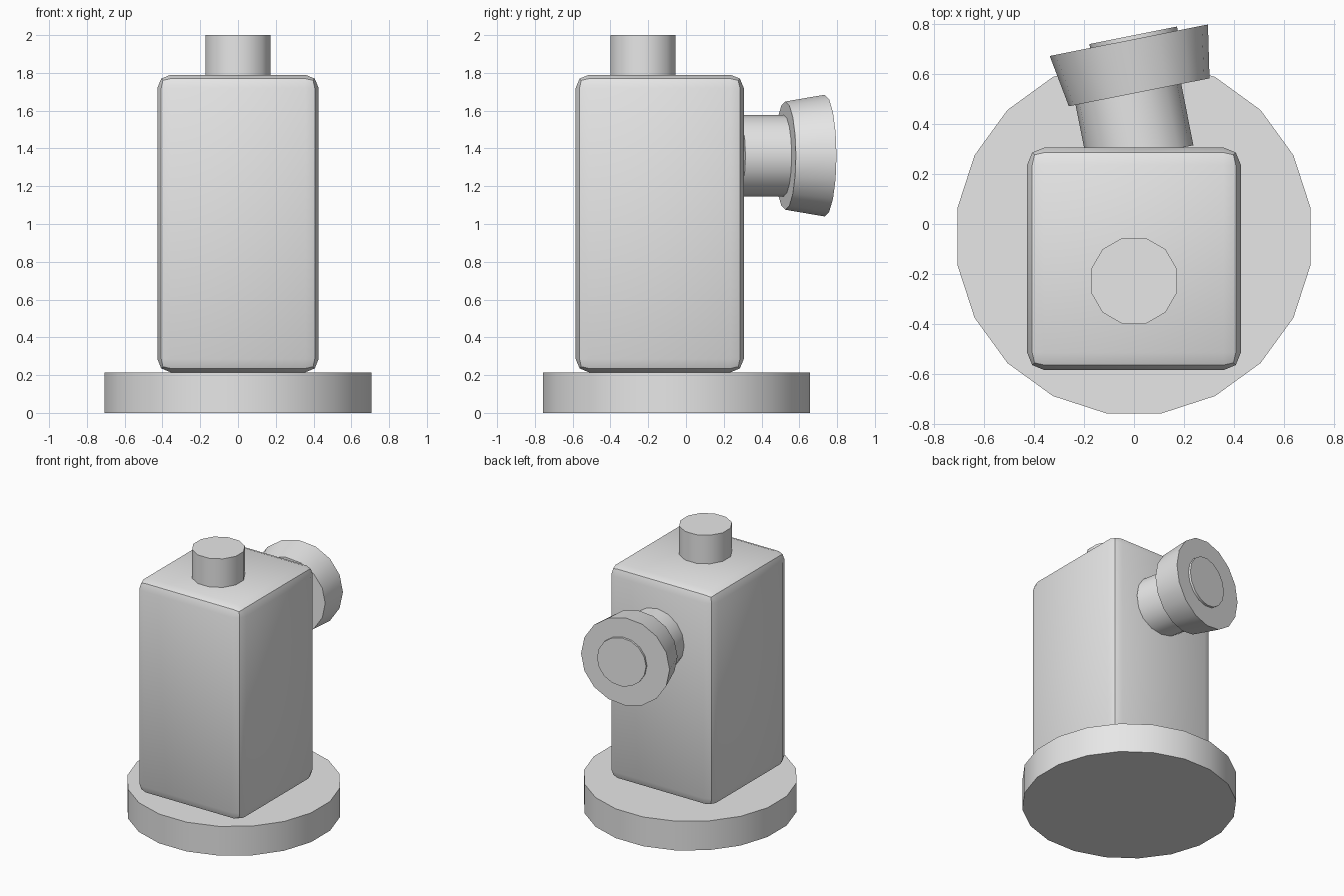
import bpy
import math

if "Cube" in bpy.data.objects:
    bpy.data.objects.remove(bpy.data.objects["Cube"], do_unlink=True)

GREY = (0.8, 0.8, 0.8, 1)
mat = bpy.data.materials.new("plain_grey")
mat.use_nodes = True
mat.diffuse_color = GREY
mat.node_tree.nodes["Principled BSDF"].inputs["Base Color"].default_value = GREY


def finish(obj, name):
    obj.name = name
    obj.data.materials.append(mat)
    bpy.ops.object.shade_smooth_by_angle(angle=math.radians(35))


def drum(name, sides, r_start, r_end, start, end, offset, sideways=False):
    """Drum with flats on its axes; sideways drums point to +y at height offset."""
    half = math.pi / sides
    mid = (start + end) / 2
    grow = 1 / math.cos(half)
    bpy.ops.mesh.primitive_cone_add(
        vertices=sides, radius1=r_start * grow, radius2=r_end * grow, depth=end - start)
    obj = bpy.context.object
    obj.rotation_euler = (-math.pi / 2 if sideways else 0, 0, half)
    obj.location = (0, mid, offset) if sideways else (0, offset, mid)
    finish(obj, name)


# Round foot and top button
drum("base", 20, 0.706, 0.706, 0, 0.215, -0.05)
drum("top_button", 12, 0.172, 0.172, 1.75, 2.0, -0.227)

# Rounded box body
bpy.ops.mesh.primitive_cube_add(size=1, location=(0, -0.139, 1.0025))
body = bpy.context.object
body.scale = (0.854, 0.89, 1.575)
bpy.ops.object.transform_apply(location=False, rotation=False, scale=True)
bevel = body.modifiers.new("rounded_edges", "BEVEL")
bevel.width = 0.07
bevel.segments = 2
bpy.ops.object.modifier_apply(modifier=bevel.name)
finish(body, "body")

# Rear knob: neck, flared head and end cap
drum("knob_neck", 16, 0.211, 0.211, 0.27, 0.54, 1.362, sideways=True)
drum("knob_head", 16, 0.281, 0.316, 0.524, 0.736, 1.362, sideways=True)
drum("knob_cap", 16, 0.175, 0.175, 0.72, 0.754, 1.362, sideways=True)
